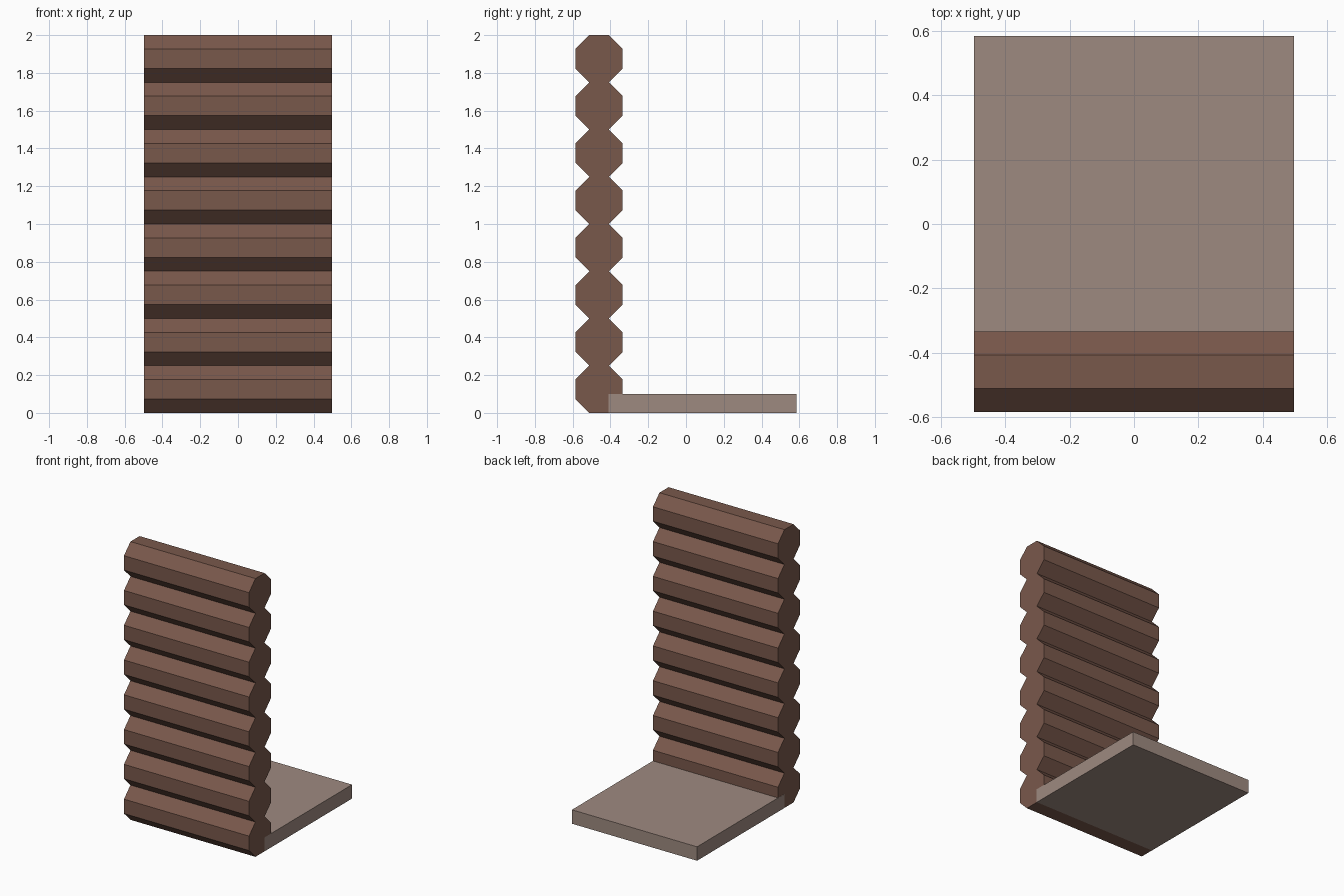
import bpy, bmesh, math
from mathutils import Matrix

if "Cube" in bpy.data.objects:
    bpy.data.objects.remove(bpy.data.objects["Cube"])


def material(name, rgb):
    # sRGB 0-255 to linear
    lin = [((c / 255 + 0.055) / 1.055) ** 2.4 for c in rgb]
    m = bpy.data.materials.new(name)
    m.diffuse_color = (*lin, 1)
    m.use_nodes = True
    m.node_tree.nodes["Principled BSDF"].inputs["Base Color"].default_value = m.diffuse_color
    return m


def finish(name, bm, mat):
    me = bpy.data.meshes.new(name)
    bm.to_mesh(me)
    bm.free()
    me.materials.append(mat)
    ob = bpy.data.objects.new(name, me)
    bpy.context.collection.objects.link(ob)


bark = material("bark_brown", (121, 88, 75))
plank = material("pale_brown", (158, 138, 128))

HALF, APOTHEM = 0.497, 0.125
RADIUS = APOTHEM / math.cos(math.pi / 8)

# wall: eight stacked octagonal logs
for i in range(8):
    bm = bmesh.new()
    place = (Matrix.Translation((0, -0.46, APOTHEM + 0.25 * i))
             @ Matrix.Rotation(math.pi / 2, 4, 'Y')
             @ Matrix.Rotation(math.pi / 8, 4, 'Z'))
    bmesh.ops.create_cone(bm, cap_ends=True, segments=8, radius1=RADIUS,
                          radius2=RADIUS, depth=2 * HALF, matrix=place)
    finish(f"wall_log_{i + 1}", bm, bark)

# floor slab, a hair wider than the logs so its ends stay visible
bm = bmesh.new()
bmesh.ops.create_cube(bm, size=1, matrix=Matrix.Translation((0, 0.0875, 0.05))
                      @ Matrix.Diagonal((2 * HALF + 0.001, 0.995, 0.1, 1)))
finish("floor_slab", bm, plank)
